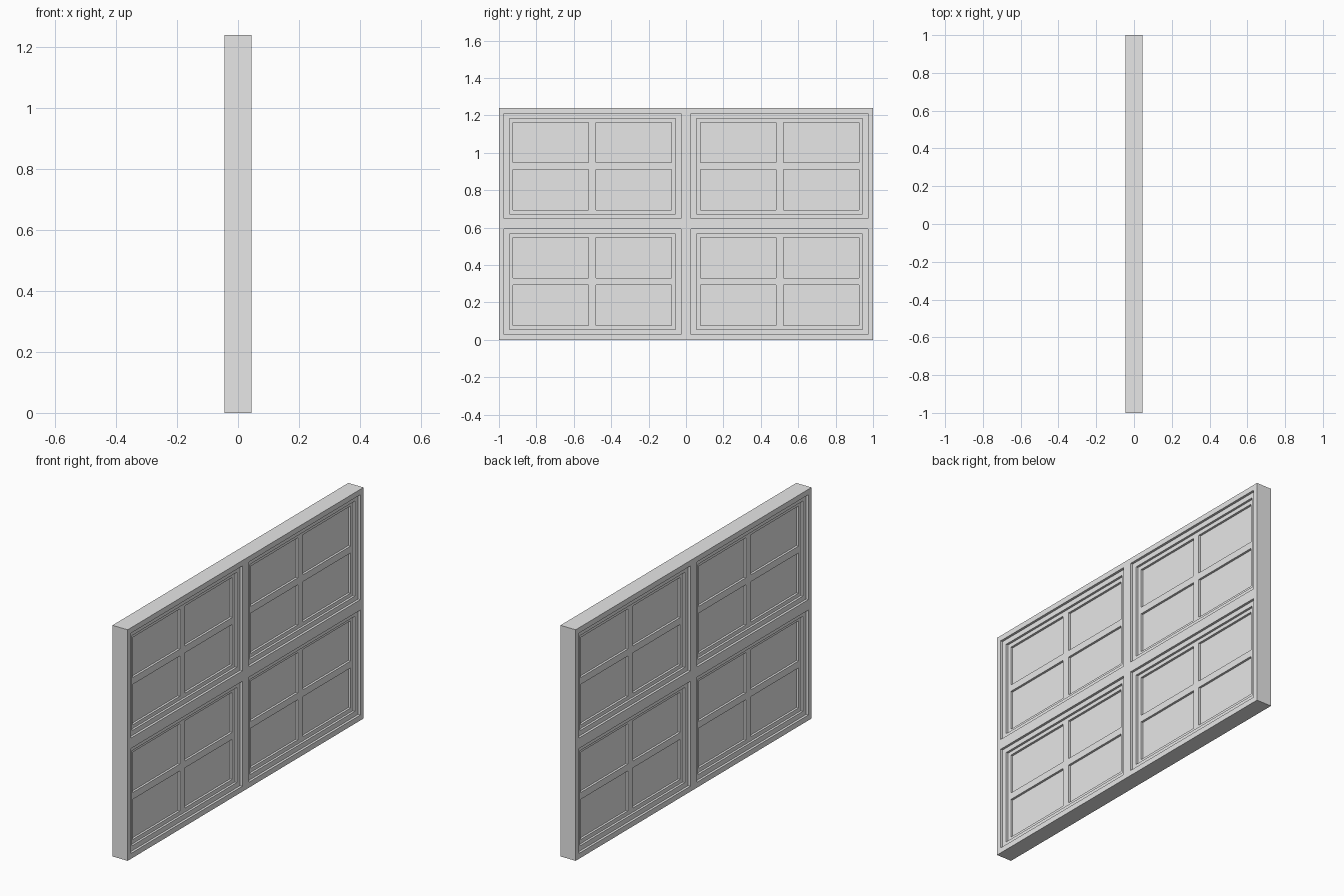
import bpy
import bmesh

cube = bpy.data.objects.get("Cube")
if cube:
    bpy.data.objects.remove(cube, do_unlink=True)

paint = bpy.data.materials.new("light_grey")
paint.use_nodes = True
grey = (0.8, 0.8, 0.8, 1)
paint.diffuse_color = grey
paint.node_tree.nodes["Principled BSDF"].inputs["Base Color"].default_value = grey


def lattice(name, ys, zs, half, has_openings=True):
    """Slab in the yz plane; every odd cell in both directions is an opening."""
    bm = bmesh.new()
    grid = [[bm.verts.new((-half, y, z)) for z in zs] for y in ys]
    for i in range(len(ys) - 1):
        for j in range(len(zs) - 1):
            if has_openings and i % 2 and j % 2:
                continue
            bm.faces.new((grid[i][j], grid[i + 1][j],
                          grid[i + 1][j + 1], grid[i][j + 1]))
    extruded = bmesh.ops.extrude_face_region(bm, geom=bm.faces[:], use_keep_orig=True)
    verts = [v for v in extruded["geom"] if isinstance(v, bmesh.types.BMVert)]
    bmesh.ops.translate(bm, verts=verts, vec=(2 * half, 0, 0))
    bmesh.ops.recalc_face_normals(bm, faces=bm.faces[:])
    mesh = bpy.data.meshes.new(name)
    bm.to_mesh(mesh)
    bm.free()
    mesh.materials.append(paint)
    obj = bpy.data.objects.new(name, mesh)
    bpy.context.collection.objects.link(obj)


HEIGHT = 1.24
frame_y = [0.027, 0.973]
frame_z = [0.029, 0.592]
sash_y = [0.055, 0.945]
sash_z = [0.056, 0.566]
pane_y = [0.078, 0.48, 0.522, 0.924]
pane_z = [0.078, 0.293, 0.33, 0.546]


def both_sides(values):
    return [-v for v in reversed(values)] + values


def both_rows(values):
    return values + [HEIGHT - v for v in reversed(values)]


# Outer frame with its central post and rail
lattice("outer_frame", [-1] + both_sides(frame_y) + [1],
        [0] + both_rows(frame_z) + [HEIGHT], 0.045)

# Stepped sash, glazing bars and glass in each of the four openings
for row in ("lower", "upper"):
    for side in ("near", "far"):
        def place_y(values):
            return values if side == "far" else [-v for v in reversed(values)]

        def place_z(values):
            return values if row == "lower" else [HEIGHT - v for v in reversed(values)]

        fy, fz = place_y(frame_y), place_z(frame_z)
        sy, sz = place_y(sash_y), place_z(sash_z)
        py, pz = place_y(pane_y), place_z(pane_z)
        tag = row + "_" + side
        lattice("sash_" + tag, [fy[0]] + sy + [fy[1]],
                [fz[0]] + sz + [fz[1]], 0.032)
        lattice("glazing_bars_" + tag, [sy[0]] + py + [sy[1]],
                [sz[0]] + pz + [sz[1]], 0.02)
        lattice("glass_" + tag, sy, sz, 0.008, has_openings=False)
